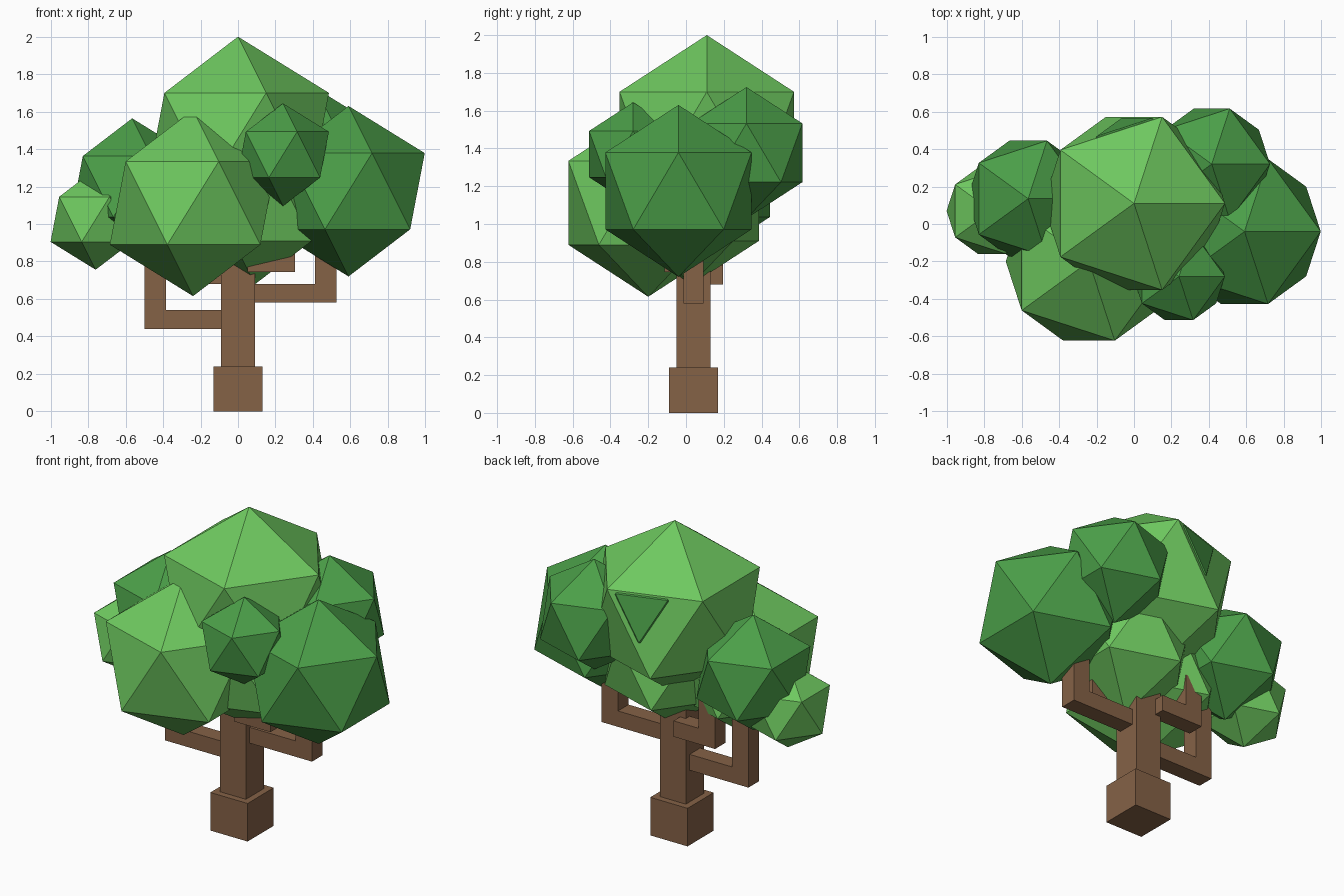
import bpy

if "Cube" in bpy.data.objects:
    bpy.data.objects.remove(bpy.data.objects["Cube"])


def material(name, rgb):
    m = bpy.data.materials.new(name)
    m.diffuse_color = (*rgb, 1)
    m.use_nodes = True
    m.node_tree.nodes["Principled BSDF"].inputs["Base Color"].default_value = m.diffuse_color
    return m


LIGHT = material("light_green_leaves", (0.156, 0.58, 0.115))
DARK = material("dark_green_leaves", (0.070, 0.345, 0.065))
BARK = material("brown_bark", (0.235, 0.122, 0.062))


def box(name, x, y, z):
    """Box from (min, max) ranges on each axis."""
    bpy.ops.mesh.primitive_cube_add(size=1, location=[sum(r) / 2 for r in (x, y, z)])
    o = bpy.context.object
    o.name = name
    o.scale = [r[1] - r[0] for r in (x, y, z)]
    bpy.ops.object.transform_apply(location=False, rotation=False, scale=True)
    o.data.materials.append(BARK)


def branch(name, side, reach, y, z, top, t=0.105):
    """L-shaped branch: an arm out of the trunk along x, then an upright."""
    def span(a, b):
        return tuple(sorted((side * a, side * b)))
    ys = (y - t / 2, y + t / 2)
    box(name + "_arm", span(0.05, reach), ys, (z, z + 0.1))
    box(name + "_upright", span(reach - 0.115, reach), ys, (z + 0.1, top))


def leaves(name, centre, radius, mat):
    bpy.ops.mesh.primitive_ico_sphere_add(subdivisions=1, radius=radius, location=centre)
    o = bpy.context.object
    o.name = name
    o.data.materials.append(mat)


# Trunk
box("trunk_base", (-0.13, 0.13), (-0.09, 0.17), (0, 0.24))
box("trunk", (-0.09, 0.09), (-0.05, 0.13), (0.24, 0.95))

# Branches
branch("right_branch", 1, 0.525, 0.04, 0.58, 0.95)
branch("left_branch", -1, 0.50, 0.04, 0.44, 1.0)
branch("back_left_branch", -1, 0.34, 0.143, 0.68, 0.98)
branch("front_right_branch", 1, 0.305, -0.06, 0.745, 0.95)

# Foliage clumps
leaves("top_leaves", (0, 0.11, 1.457), 0.543, LIGHT)
leaves("front_leaves", (-0.24, -0.2, 1.112), 0.497, LIGHT)
leaves("middle_leaves", (0.09, 0.028, 1.098), 0.42, LIGHT)
leaves("far_left_leaves", (-0.76, 0.07, 1.025), 0.269, LIGHT)
leaves("right_leaves", (0.59, -0.04, 1.175), 0.455, DARK)
leaves("back_right_leaves", (0.415, 0.32, 1.377), 0.348, DARK)
leaves("front_small_leaves", (0.24, -0.28, 1.37), 0.274, DARK)
leaves("left_leaves", (-0.565, 0.135, 1.2), 0.364, DARK)
leaves("back_small_leaves", (0.015, 0.312, 1.55), 0.297, DARK)
